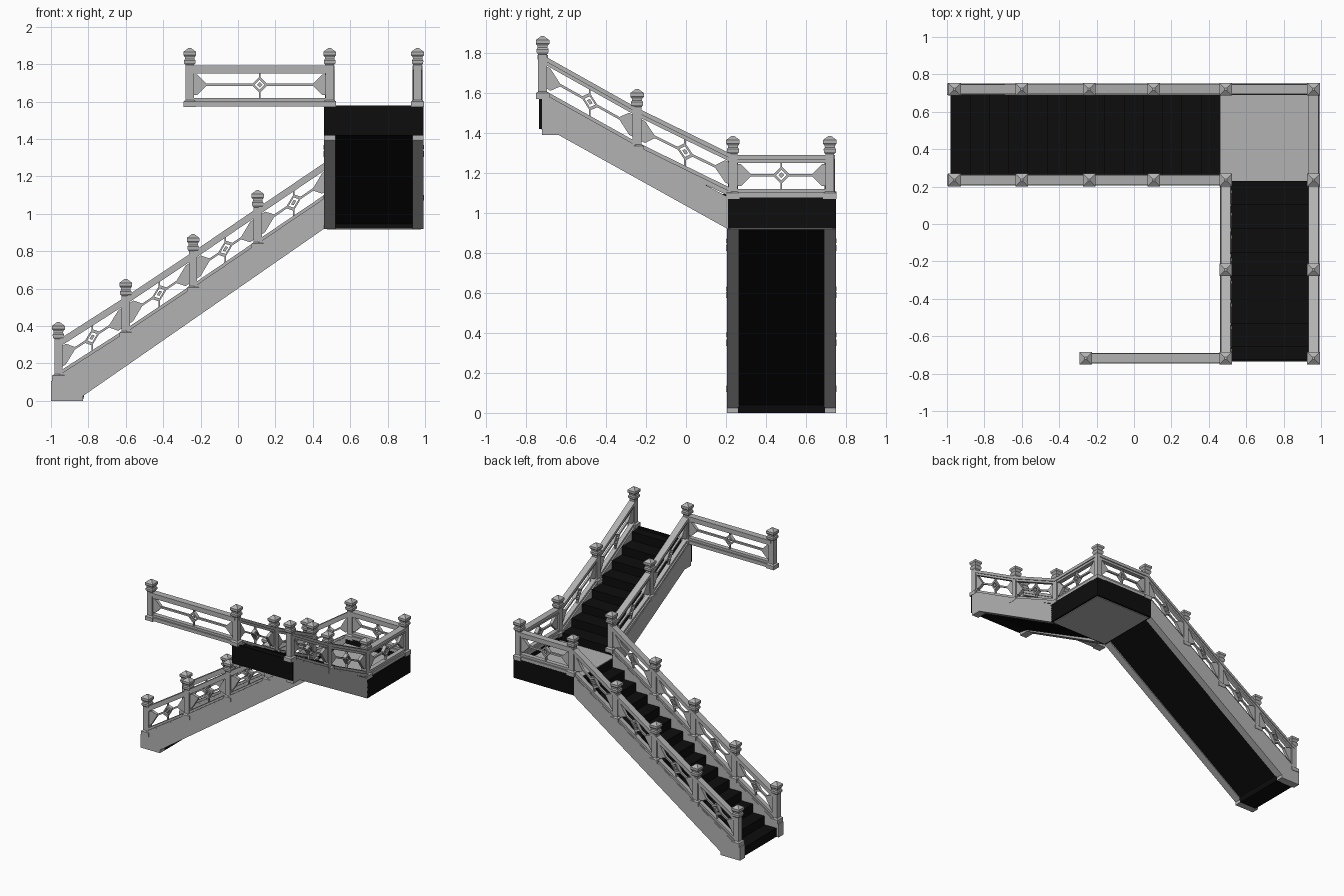
import bpy, bmesh
from mathutils import Vector

cube = bpy.data.objects.get("Cube")
if cube:
    bpy.data.objects.remove(cube, do_unlink=True)


def material(name, value):
    m = bpy.data.materials.new(name)
    m.use_nodes = True
    colour = (value, value, value, 1)
    m.diffuse_color = colour
    m.node_tree.nodes["Principled BSDF"].inputs["Base Color"].default_value = colour
    return m


STONE = material("pale grey stone", 0.45)
BLACK = material("black tread", 0.004)
UP = Vector((0, 0, 1))
X, Y = Vector((1, 0, 0)), Vector((0, 1, 0))


def finish(name, bm, mat):
    bmesh.ops.recalc_face_normals(bm, faces=bm.faces)
    mesh = bpy.data.meshes.new(name)
    bm.to_mesh(mesh)
    bm.free()
    mesh.materials.append(mat)
    obj = bpy.data.objects.new(name, mesh)
    bpy.context.collection.objects.link(obj)
    return obj


def loft(bm, rings):
    """Join equal rings of points into a closed solid."""
    loops = [[bm.verts.new(p) for p in ring] for ring in rings]
    n = len(loops[0])
    for a, b in zip(loops, loops[1:]):
        for i in range(n):
            j = (i + 1) % n
            bm.faces.new((a[i], a[j], b[j], b[i]))
    bm.faces.new(loops[0][::-1])
    bm.faces.new(loops[-1])


def prism(bm, outline, place, low, high):
    loft(bm, [[place(u, h, w) for u, h in outline] for w in (low, high)])


def box(name, lo, hi, mat):
    bm = bmesh.new()
    outline = [(lo[0], lo[1]), (hi[0], lo[1]), (hi[0], hi[1]), (lo[0], hi[1])]
    prism(bm, outline, lambda u, h, w: Vector((u, h, w)), lo[2], hi[2])
    return finish(name, bm, mat)


def along_x(u, h, w):
    return Vector((u, w, h))


def along_y(u, h, w):
    return Vector((w, u, h))


def slab(name, outline, place, low, high, mat):
    bm = bmesh.new()
    prism(bm, outline, place, low, high)
    return finish(name, bm, mat)


# Square newel post: half width and height of each ring
POST = [(.034, 0), (.034, .03), (.022, .038), (.022, .225), (.03, .235),
        (.031, .25), (.025, .258), (.026, .268), (.034, .278), (.034, .296), (.006, .317)]


def post(name, p):
    bm = bmesh.new()
    loft(bm, [[p + Vector((sx * r, sy * r, z)) for sx, sy in ((-1, -1), (1, -1), (1, 1), (-1, 1))]
              for r, z in POST])
    return finish(name, bm, STONE)


# Railing panel that leans with the slope between two posts
def panel(name, a, b):
    bm = bmesh.new()
    flat = Vector((b.x - a.x, b.y - a.y, 0))
    length = flat.length
    side = flat.normalized().cross(UP)

    def place(u, h, w):
        return a.lerp(b, u / length) + UP * h + side * w

    def bar(u0, u1, h0, h1, w):
        prism(bm, [(u0, h0), (u1, h0), (u1, h1), (u0, h1)], place, -w, w)

    mid, level = length / 2, .12
    bar(0, length, .005, .032, .028)
    bar(0, length, .032, .05, .018)
    bar(0, length, .18, .198, .018)
    bar(0, length, .198, .222, .026)
    for u0, u1 in ((0, mid - .032), (mid + .032, length)):
        bar(u0, u1, level - .007, level + .007, .008)
    for h0, h1 in ((.05, level - .032), (level + .032, .18)):
        bar(mid - .004, mid + .004, h0, h1, .008)
    # hollow diamond with a small stud
    corners = [(1, 0), (0, 1), (-1, 0), (0, -1)]
    for (p, q), (r, s) in zip(corners, corners[1:] + corners[:1]):
        prism(bm, [(mid + k * d, level + k * e) for d, e, k in
                   ((p, q, .044), (r, s, .044), (r, s, .027), (p, q, .027))], place, -.014, .014)
    prism(bm, [(mid + .014 * p, level + .014 * q) for p, q in corners], place, -.012, .012)
    # pointed brackets against the posts
    for end, d in ((0, 1), (length, -1)):
        prism(bm, [(end, level - .055), (end + d * .04, level - .055),
                   (end + d * .095, level), (end + d * .04, level + .055),
                   (end, level + .055)], place, -.012, .012)
    return finish(name, bm, STONE)


def railing(name, points):
    for i, (a, b) in enumerate(zip(points, points[1:])):
        panel(f"{name}_panel_{i + 1}", a, b)


def stairs(start, end, floor, top, count):
    """Stepped outline; the last riser finishes at the end position."""
    rise, run = (top - floor) / count, (end - start) / (count - 1)
    pts = []
    for i in range(count):
        u = start + run * i
        pts += [(u, floor + rise * i), (u, floor + rise * (i + 1))]
    return pts


FLOOR, DECK = 1.03, 1.07

# Lower flight
slab("lower_steps", stairs(-.98, .46, 0, FLOOR, 15) + [(.46, .932), (-.82, .04), (-.83, 0)],
     along_x, .26, .695, BLACK)
lower_side = [(-1, 0), (-.83, 0), (-.83, .025), (.46, .92), (.46, 1.075),
              (-.93, .14), (-.93, .105), (-1, .105)]
for name, y in (("front", .205), ("back", .69)):
    slab(f"lower_{name}_stringer", lower_side, along_x, y, y + .06, STONE)

# Upper flight
slab("upper_steps", stairs(.23, -.655, FLOOR, 1.56, 8) + [(-.725, 1.56), (-.725, 1.42),
     (-.64, 1.402), (.23, .932)], along_y, .515, .935, BLACK)
upper_side = [(.21, .92), (.21, 1.08), (-.69, 1.572), (-.722, 1.572), (-.722, 1.392), (-.64, 1.392)]
for name, x in (("right", .46), ("left", .932)):
    slab(f"upper_{name}_stringer", upper_side, along_y, x, x + .06, STONE)
box("upper_end_board", (.46, -.735, 1.42), (.992, -.722, 1.578), BLACK)

# Landing with raised kerbs, pale floor and pale underside
box("landing_core", (.46, .205, .922), (.992, .75, FLOOR), BLACK)
box("landing_back_kerb", (.46, .69, FLOOR), (.992, .75, 1.078), BLACK)
box("landing_side_kerb", (.94, .205, FLOOR), (.992, .69, 1.078), BLACK)
box("landing_floor", (.46, .23, FLOOR), (.94, .69, FLOOR + .005), STONE)
box("landing_underside", (.475, .22, .917), (.978, .735, .922), STONE)

# Posts and railings
FRONT, BACK, INNER, OUTER = .235, .72, .49, .96
slope_x = [(-.96, .105), (-.6, .335), (-.24, .575), (.105, .81), (INNER, DECK)]
slope_y = [(FRONT, DECK), (-.245, 1.305), (-.718, 1.57)]
runs = {
    "lower_front": [Vector((x, FRONT, z)) for x, z in slope_x],
    "lower_back": [Vector((x, BACK, z)) for x, z in slope_x],
    "upper_right": [Vector((INNER, y, z)) for y, z in slope_y],
    "upper_left": [Vector((OUTER, y, z)) for y, z in slope_y],
    "landing_back": [Vector((INNER, BACK, DECK)), Vector((OUTER, BACK, DECK))],
    "landing_left": [Vector((OUTER, BACK, DECK)), Vector((OUTER, FRONT, DECK))],
    "balcony": [Vector((INNER, -.718, 1.57)), Vector((-.258, -.718, 1.57))],
}
placed = set()
for name, points in runs.items():
    railing(name, points)
    for p in points:
        if tuple(p) not in placed:
            placed.add(tuple(p))
            post(f"post_{len(placed)}", p)
